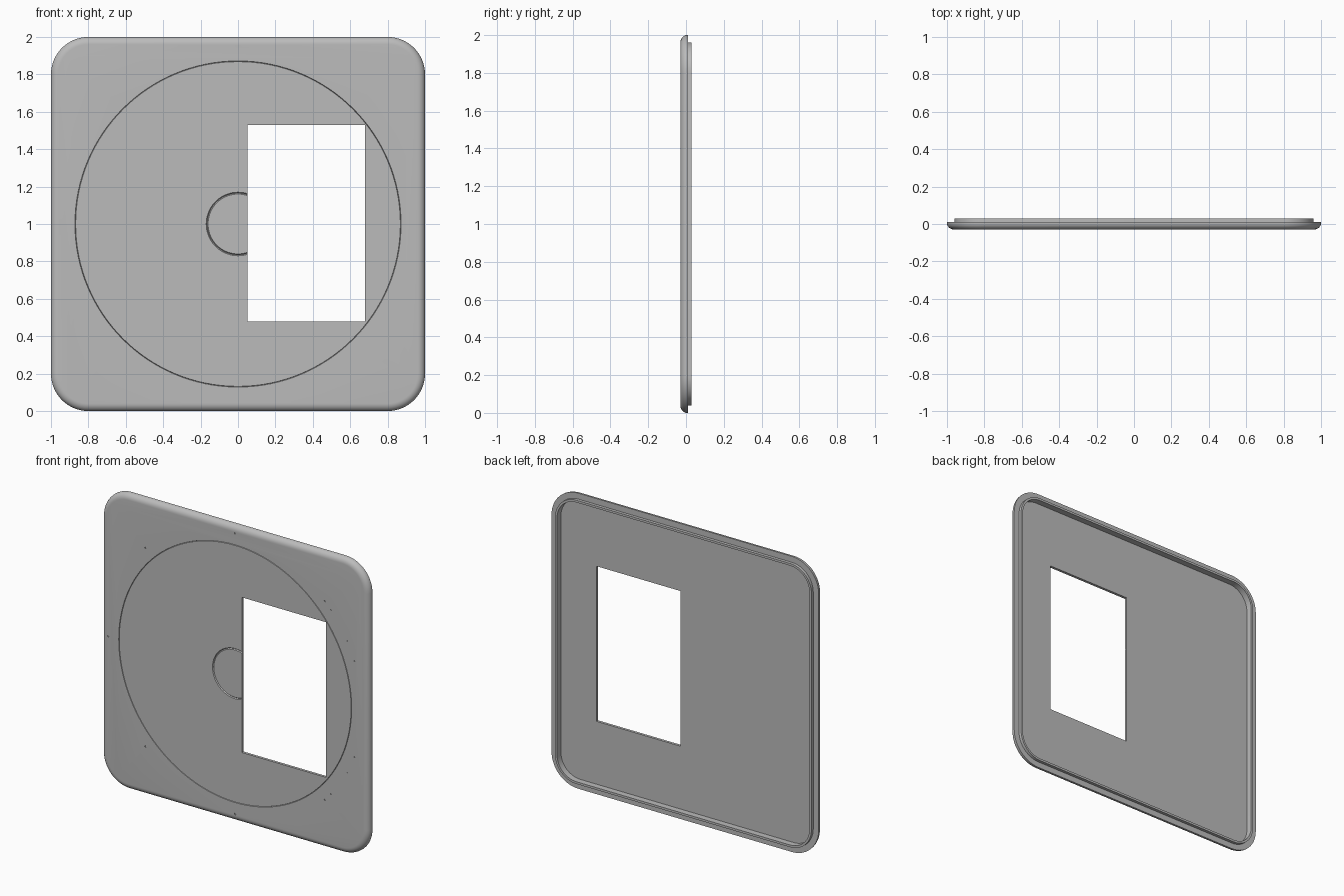
import bpy, bmesh
from math import sin, cos, pi, radians
from mathutils import Matrix, Vector

cube = bpy.data.objects.get("Cube")
if cube:
    bpy.data.objects.remove(cube, do_unlink=True)

grey = bpy.data.materials.new("plain grey")
grey.use_nodes = True
COLOUR = (0.5, 0.5, 0.5, 1)
grey.diffuse_color = COLOUR
grey.node_tree.nodes["Principled BSDF"].inputs["Base Color"].default_value = COLOUR

CORNER, STEPS, FRONT = 0.2, 14, -0.03


def make_object(name, bm):
    bmesh.ops.recalc_face_normals(bm, faces=bm.faces)
    mesh = bpy.data.meshes.new(name)
    bm.to_mesh(mesh)
    bm.free()
    mesh.materials.append(grey)
    obj = bpy.data.objects.new(name, mesh)
    bpy.context.collection.objects.link(obj)
    return obj


def bridge(bm, a, b):
    for i in range(len(a)):
        j = (i + 1) % len(a)
        bm.faces.new((a[i], a[j], b[j], b[i]))


def rounded_square(bm, inset, y):
    """Loop of vertices following the plate outline, moved inwards."""
    c, r = 1 - CORNER, CORNER - inset
    loop = []
    for k, (sx, sz) in enumerate(((1, 1), (-1, 1), (-1, -1), (1, -1))):
        for i in range(STEPS + 1):
            a = (k + i / STEPS) * pi / 2
            loop.append(bm.verts.new((sx * c + r * cos(a), y, 1 + sz * c + r * sin(a))))
    return loop


def cut(target, cutter):
    mod = target.modifiers.new("cut", "BOOLEAN")
    mod.operation = "DIFFERENCE"
    mod.solver = "EXACT"
    mod.object = cutter
    bpy.context.view_layer.objects.active = target
    bpy.ops.object.modifier_apply(modifier=mod.name)
    bpy.data.objects.remove(cutter, do_unlink=True)


def ring_cutter(radius, width, depth, sides):
    """V-shaped circular groove in the front face."""
    bm = bmesh.new()
    section = ((-width, -0.01), (width, -0.01), (width, 0), (0, depth), (-width, 0))
    loops = []
    for dr, dy in section:
        loops.append([bm.verts.new(((radius + dr) * cos(2 * pi * i / sides), FRONT + dy,
                                    1 + (radius + dr) * sin(2 * pi * i / sides)))
                      for i in range(sides)])
    for k in range(len(loops)):
        bridge(bm, loops[k], loops[(k + 1) % len(loops)])
    return make_object("groove_cutter", bm)


# Plate: rounded front edge, outer rim, raised rear lip, recessed back
bm = bmesh.new()
profile = [(0.04 * (1 - sin(a)), FRONT + 0.035 * (1 - cos(a)))
           for a in (i * pi / 16 for i in range(9))]
profile += [(0, 0.01), (0.04, 0.01), (0.04, 0.03), (0.055, 0.03), (0.055, -0.012)]
loops = [rounded_square(bm, inset, y) for inset, y in profile]
for a, b in zip(loops, loops[1:]):
    bridge(bm, a, b)
bm.faces.new(loops[0])
bm.faces.new(loops[-1])
plate = make_object("cover_plate", bm)

# Circular grooves
cut(plate, ring_cutter(0.87, 0.002, 0.005, 128))
cut(plate, ring_cutter(0.165, 0.005, 0.006, 64))

# Small round marks around the large groove
bm = bmesh.new()
marks = [(a, 0.006) for a in range(45, 360, 45)]
marks += [(s * a, 0.003) for a in (20, 28, 41) for s in (1, -1)]
for angle, size in marks:
    a = radians(angle)
    place = Matrix.Translation(Vector((0.95 * cos(a), FRONT, 1 + 0.95 * sin(a))))
    bmesh.ops.create_cone(bm, cap_ends=True, segments=10, radius1=size, radius2=size,
                          depth=0.012, matrix=place @ Matrix.Rotation(pi / 2, 4, "X"))
cut(plate, make_object("mark_cutter", bm))

# Rectangular window
bm = bmesh.new()
bmesh.ops.create_cube(bm, size=1, matrix=Matrix.Translation((0.365, 0, 1.005))
                      @ Matrix.Diagonal((0.63, 0.3, 1.05, 1)))
cut(plate, make_object("window_cutter", bm))

bpy.ops.object.select_all(action="DESELECT")
plate.select_set(True)
bpy.context.view_layer.objects.active = plate
bpy.ops.object.shade_smooth_by_angle(angle=radians(30))
